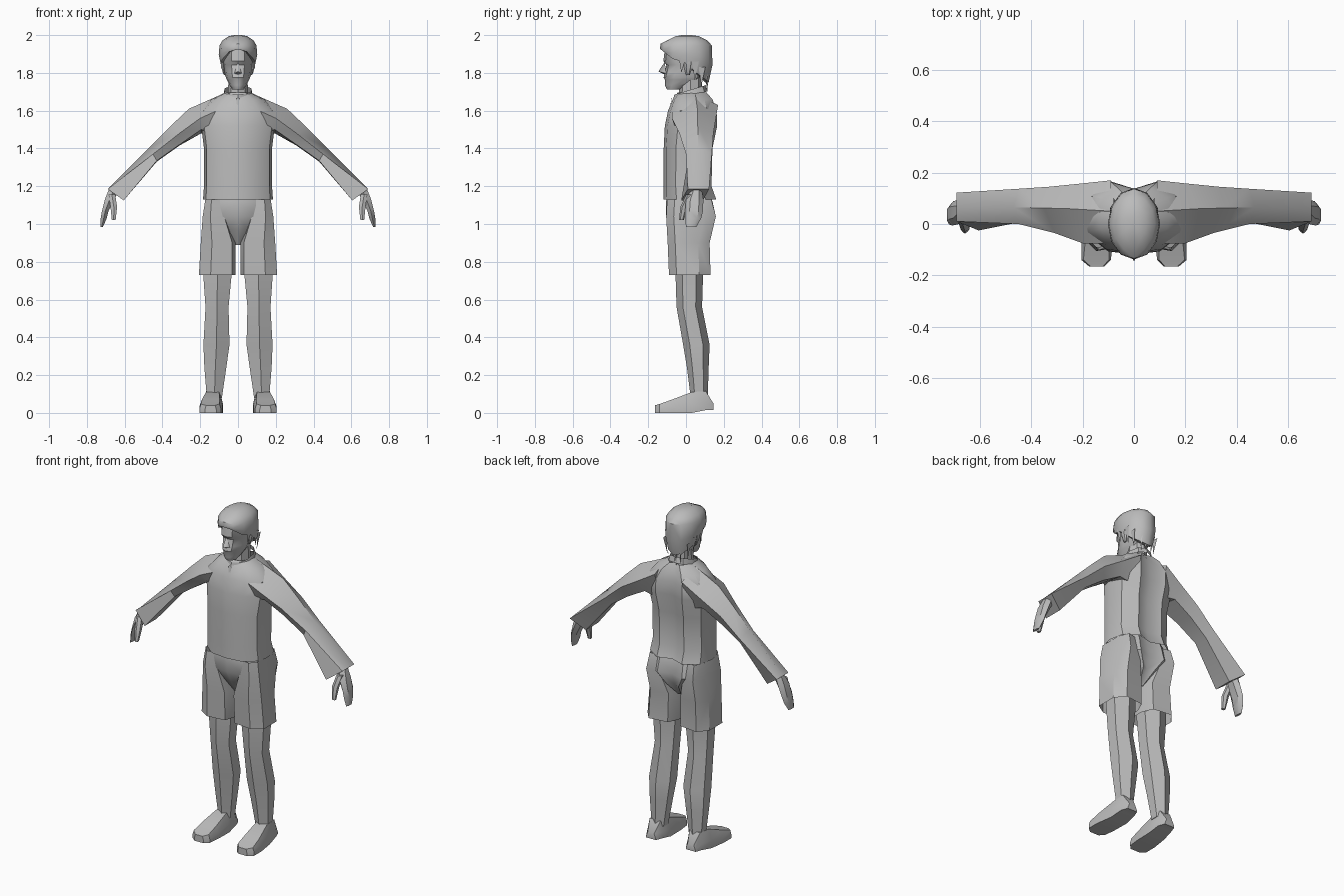
import bpy, bmesh, math

gray = bpy.data.materials.new("plain gray")
gray.diffuse_color = (0.5, 0.5, 0.5, 1)


def finish(name, bm, mirror=True, merge=False):
    """Make an object, optionally mirrored left to right."""
    bmesh.ops.recalc_face_normals(bm, faces=bm.faces)
    me = bpy.data.meshes.new(name)
    bm.to_mesh(me)
    bm.free()
    me.materials.append(gray)
    ob = bpy.data.objects.new(name, me)
    bpy.context.collection.objects.link(ob)
    bpy.ops.object.select_all(action='DESELECT')
    ob.select_set(True)
    bpy.context.view_layer.objects.active = ob
    bpy.ops.object.shade_smooth_by_angle(angle=math.radians(35))
    if mirror:
        m = ob.modifiers.new("mirror", 'MIRROR')
        m.use_mirror_merge = merge
        m.merge_threshold = 0.0005
    return ob


def loft(name, rows, closed=True, caps=(True, True), mirror=True):
    """Skin a list of point rows; open rows are halves joined at x = 0."""
    bm = bmesh.new()
    vs = [[bm.verts.new(p) for p in r] for r in rows]
    n = len(rows[0])
    for a, b in zip(vs, vs[1:]):
        for i in range(n if closed else n - 1):
            j = (i + 1) % n
            bm.faces.new((a[i], a[j], b[j], b[i]))
    if caps[0]:
        bm.faces.new(vs[0])
    if caps[1]:
        bm.faces.new(vs[-1])
    return finish(name, bm, mirror, merge=not closed)


def ring(z, x0, x1, y0, y1, n=6, tilt=0.0):
    """Flat polygon filling a box, with a corner pointing forward."""
    cx, cy, rx, ry = (x0 + x1) / 2, (y0 + y1) / 2, (x1 - x0) / 2, (y1 - y0) / 2
    k = 1 / max(abs(math.sin(2 * math.pi * i / n)) for i in range(n))
    pts = []
    for i in range(n):
        a = 2 * math.pi * i / n
        dy = -ry * math.cos(a)
        pts.append((cx + rx * k * math.sin(a), cy + dy, z + tilt * dy))
    return pts


def half_body(z, w, yf, yb):
    """Half cross-section of the trunk, hollow along the spine."""
    d = yb - yf
    return [(0, yf, z), (w * .55, yf + d * .05, z), (w * .92, yf + d * .25, z),
            (w, yf + d * .48, z), (w * .9, yf + d * .8, z),
            (w * .45, yb, z), (0, yb - d * .1, z)]


# Shirt body
loft("shirt_body", [half_body(*r) for r in (
    (1.13, .185, -.12, .16), (1.2, .18, -.118, .135), (1.4, .18, -.118, .14),
    (1.52, .195, -.112, .165), (1.6, .195, -.095, .162),
    (1.66, .14, -.07, .14), (1.695, .07, -.045, .11))],
    closed=False, caps=(False, False))

# Sleeves: front, ridge, back, lower back, lower front
loft("sleeve", [
    [(.09, -.075, 1.61), (.09, .05, 1.685), (.09, .17, 1.63), (.09, .12, 1.46), (.09, -.04, 1.47)],
    [(.2, -.075, 1.56), (.26, .06, 1.61), (.2, .158, 1.56), (.195, .115, 1.48), (.195, -.03, 1.5)],
    [(.31, -.035, 1.48), (.35, .062, 1.525), (.33, .145, 1.48), (.31, .11, 1.415), (.31, 0, 1.42)],
    [(.45, .0, 1.37), (.47, .065, 1.405), (.45, .137, 1.375), (.43, .1, 1.33), (.43, .01, 1.335)],
    [(.69, .01, 1.185), (.69, .06, 1.185), (.69, .122, 1.185), (.605, .09, 1.125), (.605, -.025, 1.125)],
], caps=(True, True))

# Hands: palm with fingers, then thumb
loft("hand", [ring(*r) for r in (
    (1.18, .63, .685, .025, .085), (1.13, .655, .705, .0, .092),
    (1.07, .685, .72, -.005, .09), (1.03, .695, .727, -.005, .08),
    (.985, .715, .728, .0, .055))])
loft("thumb", [ring(*r) for r in (
    (1.155, .65, .685, .0, .045), (1.09, .64, .675, -.03, .01),
    (1.02, .648, .668, -.037, -.012))])

# Shorts: pelvis and open leg tubes
loft("shorts_pelvis", [half_body(*r) for r in (
    (1.16, .165, -.1, .125), (1.12, .172, -.105, .14), (1.04, .182, -.105, .158),
    (.97, .09, -.07, .13), (.89, .025, -.02, .06))],
    closed=False, caps=(False, False))


def short_ring(z, x0, x1, y0, y1):
    w = x1 - x0
    m = (y0 + y1) / 2
    return [(x0, m - .03, z), (x0 + w * .1, y0 + .012, z), (x0 + w * .68, y0, z),
            (x1, y0 + .04, z), (x1, y1 - .06, z), (x0 + w * .75, y1, z),
            (x0 + w * .15, y1 - .015, z), (x0, m + .03, z)]


loft("shorts_leg", [short_ring(*r) for r in (
    (1.13, .07, .173, -.1, .135), (1.04, .06, .187, -.105, .158),
    (.9, .012, .197, -.097, .125), (.73, .013, .207, -.09, .13))],
    caps=(False, False))

# Legs
loft("leg", [ring(*r) for r in (
    (.85, .035, .185, -.06, .09), (.72, .035, .183, -.055, .09),
    (.56, .05, .172, -.05, .085), (.36, .045, .183, -.015, .125),
    (.24, .062, .178, .005, .12), (.08, .085, .165, .025, .115))])


# Shoes: sections from heel to toe
def shoe_row(y, x0, x1, h, inset):
    return [(x0, y, 0.0 if y < .1 else .015), (x1, y, 0.0 if y < .1 else .015),
            (x1, y, h * .45), (x1 - inset, y, h), (x0 + inset, y, h), (x0, y, h * .45)]


loft("shoe", [shoe_row(*r) for r in (
    (.145, .1, .165, .05, .012), (.105, .085, .18, .115, .012),
    (.03, .08, .19, .11, .02), (-.07, .082, .205, .072, .015),
    (-.14, .09, .205, .047, .008), (-.165, .115, .175, .04, .006))])

# Neck and standing collar
loft("neck", [ring(1.64, -.055, .055, -.04, .085, 8),
              ring(1.78, -.05, .05, -.035, .085, 8)], mirror=False)
loft("collar", [ring(1.675, -.078, .078, -.07, .115, 10, .3),
                ring(1.71, -.07, .07, -.062, .105, 10, .3)],
     caps=(False, False), mirror=False)
bm = bmesh.new()
bm.faces.new([bm.verts.new(p) for p in ((0, -.088, 1.6), (.012, -.076, 1.665), (0, -.073, 1.67))])
finish("collar_opening", bm)


# Head
def head_row(z, w, yf, yb):
    d = yb - yf
    return [(0, yf, z), (w * .45, yf + d * .05, z), (w * .85, yf + d * .25, z),
            (w, yf + d * .5, z), (w * .75, yf + d * .85, z), (0, yb, z)]


loft("head", [head_row(*r) for r in (
    (1.712, .03, -.1, -.03), (1.735, .045, -.112, .03), (1.765, .06, -.112, .08),
    (1.775, .064, -.119, .09), (1.8, .07, -.112, .11), (1.842, .076, -.104, .12),
    (1.862, .079, -.12, .12), (1.94, .075, -.11, .11))], closed=False)

# Nose
bm = bmesh.new()
tip, top, side, base = [bm.verts.new(p) for p in (
    (0, -.146, 1.808), (0, -.112, 1.858), (.02, -.106, 1.797), (0, -.11, 1.79))]
bm.faces.new((top, tip, side))
bm.faces.new((tip, base, side))
finish("nose", bm, merge=True)

# Ears
loft("ear", [ring(*r) for r in (
    (1.79, .068, .075, 0, .02), (1.83, .07, .09, -.01, .035),
    (1.86, .07, .092, -.01, .04))])


# Hair: levels sharing one hairline that drops toward the nape
edge = (1.925, 1.912, 1.875, 1.855, 1.80, 1.765, 1.75)


def hair_row(rx, yf, yb, z, drop=0.0):
    row = []
    for k in range(7):
        a = math.pi * k / 6
        c = math.cos(a)
        y = (yf + yb) / 2 - (yb - yf) / 2 * c
        h = z if z else edge[k]
        row.append((rx * math.sin(a) if 0 < k < 6 else 0, y, h - (drop if k == 0 else 0)))
    return row


loft("hair", [
    hair_row(.075, -.105, .1, 0), hair_row(.093, -.135, .12, 0),
    [(x, y, z * .5 + .5 * 1.935) for x, y, z in hair_row(.102, -.138, .14, 0)],
    hair_row(.098, -.134, .137, 1.945, -.01), hair_row(.082, -.112, .112, 1.972, .006),
    hair_row(.05, -.065, .07, 1.994, .006), hair_row(.02, -.02, .03, 2.0)],
    closed=False, caps=(False, True))

# Loose locks at the temples and nape
bm = bmesh.new()
for x, y, z, low in ((.092, -.02, 1.88, 1.80), (.094, .05, 1.86, 1.76),
                     (.08, .085, 1.83, 1.73), (.045, .11, 1.80, 1.70), (.015, .115, 1.79, 1.69)):
    s = 1 if x > .07 else .3
    bm.faces.new([bm.verts.new(p) for p in (
        (x, y - .018 * s, z), (x - .012 * (1 - s), y + .018 * s, z), (x * .85, y - .004, low))])
finish("hair_locks", bm)
